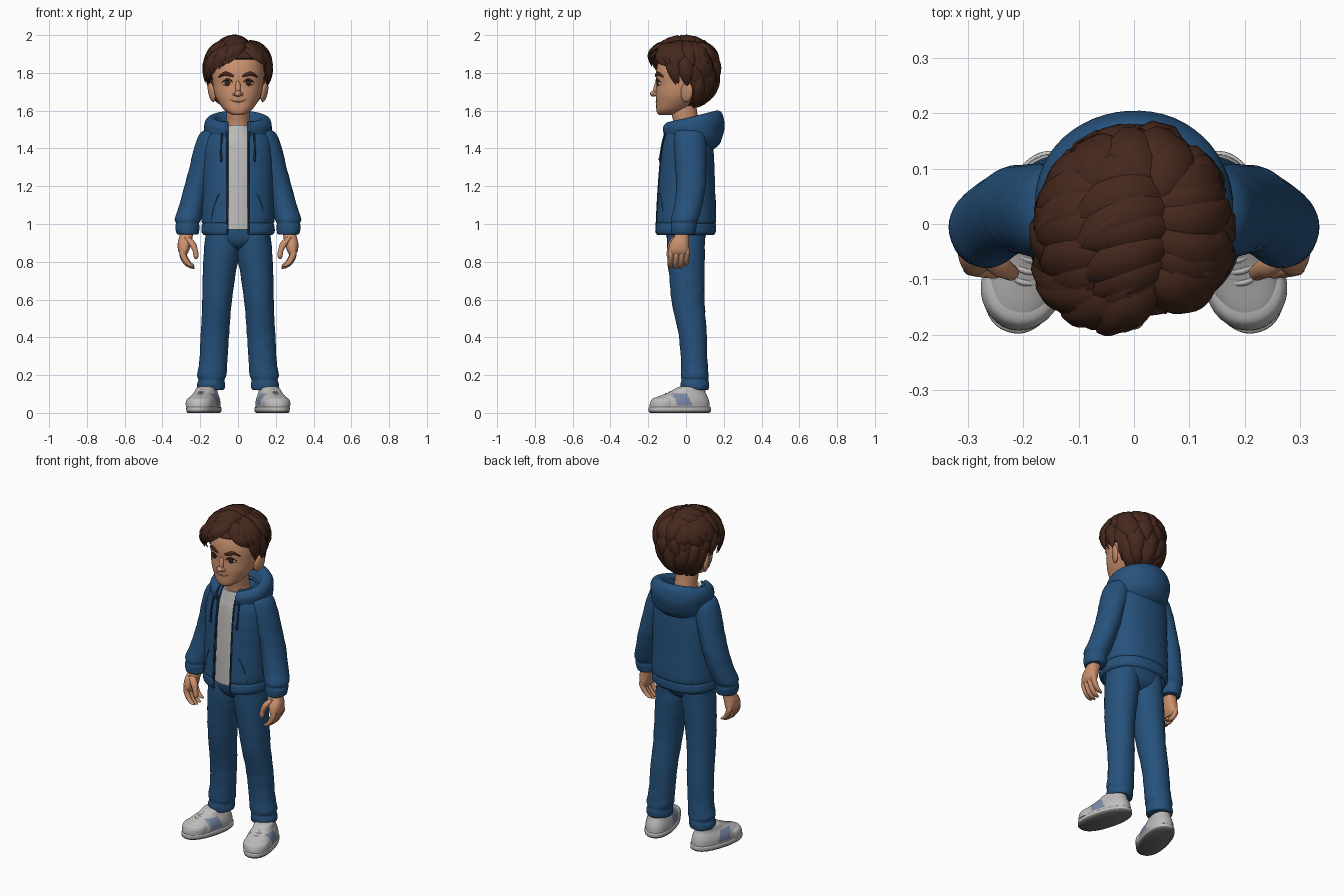
import bpy, bmesh, random
from math import sin, cos, pi, asin, radians, degrees, atan2, copysign
from mathutils import Vector
from mathutils.bvhtree import BVHTree

random.seed(4)
cube = bpy.data.objects.get("Cube")
if cube:
    bpy.data.objects.remove(cube, do_unlink=True)


def material(name, r, g, b):
    mat = bpy.data.materials.new(name)
    mat.use_nodes = True
    mat.diffuse_color = (r, g, b, 1)
    bsdf = next(n for n in mat.node_tree.nodes if n.type == 'BSDF_PRINCIPLED')
    bsdf.inputs["Base Color"].default_value = (r, g, b, 1)
    bsdf.inputs["Roughness"].default_value = .8
    return mat


skin = material("skin", .59, .28, .155)
hair = material("brown hair", .06, .021, .012)
blue = material("blue cloth", .019, .083, .2)
navy = material("dark navy trim", .01, .03, .065)
white = material("light grey cloth", .52, .51, .5)
patch = material("shoe patch blue", .2, .25, .39)
rubber = material("sole grey", .16, .16, .16)
dark = material("dark brown eye", .035, .016, .01)
eye_white = material("eye white", .5, .42, .37)
lip = material("lip", .4, .16, .095)


def finish(name, bm, *mats, sharp=45):
    bmesh.ops.recalc_face_normals(bm, faces=bm.faces)
    mesh = bpy.data.meshes.new(name)
    bm.to_mesh(mesh)
    bm.free()
    for mat in mats:
        mesh.materials.append(mat)
    obj = bpy.data.objects.new(name, mesh)
    bpy.context.collection.objects.link(obj)
    bpy.ops.object.select_all(action='DESELECT')
    obj.select_set(True)
    bpy.context.view_layer.objects.active = obj
    bpy.ops.object.shade_smooth_by_angle(angle=radians(sharp))
    return obj


def spline(rows, steps=5):
    """Smooth interpolation through rows of numbers."""
    out = []
    for i in range(len(rows) - 1):
        a, b, c, d = (rows[max(0, i - 1)], rows[i], rows[i + 1], rows[min(len(rows) - 1, i + 2)])
        for k in range(steps):
            t = k / steps
            out.append([q + t / 2 * (r - p + t * (2 * p - 5 * q + 4 * r - s + t * (3 * q - p - 3 * r + s)))
                        for p, q, r, s in zip(a, b, c, d)])
    return out + [list(rows[-1])]


def bridge(bm, rings, closed=True):
    """Skin a list of point rings; cap the ends when the rings are closed."""
    grid = [[bm.verts.new(p) for p in ring] for ring in rings]
    n = len(grid[0])
    for lo, hi in zip(grid, grid[1:]):
        for k in range(n if closed else n - 1):
            j = (k + 1) % n
            bm.faces.new((lo[k], lo[j], hi[j], hi[k]))
    if closed:
        bm.faces.new(grid[0])
        bm.faces.new(grid[-1])
    return grid


def loft(name, rows, *mats, side=1, power=2, seg=36, gap=0, thick=0, fold=0, steps=5, paint=None):
    """Level rings (x, y, z, half width, half depth, slope), optionally open at the front."""
    rings = []
    for x, y, z, rx, ry, slope in spline([tuple(r) + (0,) * (6 - len(r)) for r in rows], steps):
        start = asin(min(.95, gap / rx) ** (power / 2)) if gap else 0
        ring = []
        for k in range(seg):
            t = start + (2 * pi - 2 * start) * k / (seg - 1 if gap else seg)
            sx, sy = (copysign(abs(v) ** (2 / power), v) for v in (sin(t), -cos(t)))
            f = 1 + fold * sin(75 * z + 2 * sin(t * 2 + z * 9)) * (.6 + .4 * sin(t + 20 * z))
            ring.append((side * (x + rx * f * sx), y + ry * f * sy, z + slope * ry * sy))
        rings.append(ring)
    bm = bmesh.new()
    grid = bridge(bm, rings, not gap)
    if gap and not thick:
        for column in (0, -1):
            bm.faces.new([r[column] for r in grid])
    if paint:
        for face in bm.faces:
            face.material_index = paint(face.calc_center_median())
    obj = finish(name, bm, *mats)
    if thick:
        mod = obj.modifiers.new("cloth thickness", 'SOLIDIFY')
        mod.thickness, mod.offset = thick, 0
    return obj


def sweep(bm, pts, ups, widths, depths, sides=8):
    """Flattened tube along a path."""
    rings = []
    for i, p in enumerate(pts):
        along = (pts[min(i + 1, len(pts) - 1)] - pts[max(i - 1, 0)]).normalized()
        across = along.cross(ups[i]).normalized()
        up = across.cross(along)
        rings.append([p + across * widths[i] * cos(2 * pi * k / sides) + up * depths[i] * sin(2 * pi * k / sides)
                      for k in range(sides)])
    bridge(bm, rings)


def cord(name, pts, r, mat, taper=False):
    bm = bmesh.new()
    pts = [Vector(p) for p in spline(pts)]
    n = len(pts) - 1
    rs = [r * (1 if not taper else .3 + .7 * sin(pi * i / n)) for i in range(n + 1)]
    sweep(bm, pts, [Vector((0, -1, .01))] * (n + 1), rs, [v * .6 for v in rs] if taper else rs)
    return finish(name, bm, mat)


def blob(name, mat, loc, size, rot=(0, 0, 0)):
    bm = bmesh.new()
    bmesh.ops.create_uvsphere(bm, u_segments=20, v_segments=12, radius=1)
    bmesh.ops.scale(bm, vec=size, verts=bm.verts)
    obj = finish(name, bm, mat)
    obj.location, obj.rotation_euler = loc, rot
    return obj


def front_of(obj):
    """Return a function giving the front surface point at x, z."""
    tree = BVHTree.FromPolygons([v.co for v in obj.data.vertices], [p.vertices for p in obj.data.polygons])

    def at(x, z, out=0):
        hit = tree.ray_cast(Vector((x, -1, z)), Vector((0, 1, 0)))[0]
        return (x, (hit.y if hit else -.1) - out, z)
    return at


# Torso clothing
loft("shirt", [(0, 0, .97, .15, .13), (0, 0, 1.2, .15, .125), (0, 0, 1.4, .14, .11),
               (0, 0, 1.48, .1, .095), (0, -.015, 1.51, .072, .07, -.2)], white, fold=.008)
jacket = loft("jacket", [(0, -.005, .945, .175, .147), (0, -.003, .96, .187, .156), (0, -.003, .99, .187, .156),
                         (0, -.002, 1.005, .183, .152), (0, 0, 1.03, .187, .154), (0, .002, 1.2, .183, .146),
                         (0, .005, 1.36, .183, .137), (0, .007, 1.45, .172, .123), (0, .01, 1.51, .13, .11),
                         (0, .01, 1.54, .09, .09)], blue, power=2.3, gap=.052, thick=.012, fold=.008, seg=60)
loft("hood", [(0, .01, 1.39, .15, .11, -.12), (0, .028, 1.45, .172, .155, -.12), (0, .036, 1.52, .18, .168, .05),
              (0, .037, 1.564, .158, .15, .19), (0, .025, 1.558, .118, .115, .26),
              (0, .01, 1.47, .08, .08, .2)], blue, gap=.064, fold=.012, seg=48)
on_jacket = front_of(jacket)
for s, word in ((1, "left"), (-1, "right")):
    cord(word + "_zip", [on_jacket(s * .056, z, .005) for z in (.955, 1.1, 1.25, 1.4, 1.49)], .005, navy)
    cord(word + "_drawstring", [on_jacket(s * x, z, .016) for x, z in ((.08, 1.51), (.088, 1.44), (.089, 1.35))],
         .005, navy)
    blob(word + "_drawstring_tip", navy, on_jacket(s * .089, 1.345, .016), (.007, .007, .016))
    cord(word + "_pocket_edge", [on_jacket(s * x, z, .006) for x, z in ((.1, 1.16), (.125, 1.1), (.142, 1.02))],
         .003, blue)

# Trousers
loft("hips", [(0, 0, .865, .02, .05), (0, 0, .89, .1, .085), (0, 0, .93, .165, .103), (0, 0, 1, .17, .11)],
     blue, power=2.3)

for s, word in ((1, "left"), (-1, "right")):
    loft(word + "_sleeve", [(.1, .015, 1.51, .03, .05), (.134, .018, 1.485, .062, .077), (.156, .022, 1.41, .074, .086),
                            (.188, .026, 1.3, .069, .082), (.216, .026, 1.2, .068, .078), (.243, .012, 1.1, .068, .074),
                            (.264, -.005, 1.03, .07, .073), (.267, -.01, 1.005, .062, .066),
                            (.268, -.012, .985, .064, .068), (.266, -.014, .95, .058, .063),
                            (.266, -.014, .945, .045, .05)], blue, side=s, fold=.016)
    loft(word + "_trouser_leg", [(.083, 0, .97, .087, .1), (.088, 0, .85, .093, .1), (.103, .005, .7, .085, .092),
                                 (.112, .013, .57, .077, .086), (.122, .035, .42, .075, .075),
                                 (.13, .043, .28, .074, .07), (.139, .046, .2, .077, .074), (.14, .047, .175, .07, .071),
                                 (.143, .047, .15, .074, .075), (.143, .047, .125, .069, .072),
                                 (.143, .047, .12, .05, .055)], blue, side=s, fold=.018)
    # Hand with four curled fingers and a thumb
    loft(word + "_palm", [(.27, -.018, .98, .032, .036), (.274, -.022, .94, .035, .038), (.283, -.034, .9, .036, .05),
                          (.288, -.038, .86, .029, .055), (.288, -.038, .835, .016, .048)], skin, side=s, power=2.4)
    for j in range(4):
        y, drop = -.079 + .028 * j, (.008, 0, .002, .016)[j]
        loft(f"{word}_finger_{j + 1}", [(.29, y, .87, .015, .014), (.292, y, .83 + drop, .017, .015),
                                        (.272, y - .004, .79 + drop, .017, .014), (.248, y - .006, .769 + drop, .014, .013),
                                        (.236, y - .006, .763 + drop, .005, .005)], skin, side=s, seg=12)
    loft(word + "_thumb", [(.27, -.055, .93, .016, .018), (.245, -.075, .9, .021, .019), (.227, -.085, .86, .015, .016),
                           (.222, -.088, .83, .014, .014), (.224, -.088, .815, .005, .006)], skin, side=s, seg=14)
    # Shoe
    upper = [(0, 0, .02, .075, .163), (0, 0, .055, .076, .16), (0, .01, .08, .07, .143),
             (0, .04, .108, .057, .1), (0, .062, .134, .05, .073), (0, .062, .14, .03, .05)]
    parts = [loft(word + "_shoe", upper, white, patch, power=2.3, seg=128,
                  paint=lambda c: int(.036 < c.z < .104 and abs(c.y + .004 + (c.z - .07) * .4) < .042
                                      and abs(c.x) > .04)),
             loft(word + "_sole", [(0, 0, 0, .073, .16), (0, 0, .006, .079, .167), (0, 0, .012, .08, .168),
                                   (0, 0, .028, .08, .168), (0, 0, .032, .07, .16)], white, rubber, power=2.3,
                  seg=64, steps=3, paint=lambda c: int(c.z < .013)),
             loft(word + "_toe_cap", [(0, -.085, .03, .072, .078), (0, -.084, .058, .073, .075),
                                      (0, -.08, .077, .063, .066), (0, -.075, .084, .035, .04)], white, seg=32)]
    for j in range(4):
        y, z = -.075 + .021 * j, .101 + .009 * j
        parts.append(cord(f"{word}_lace_{j + 1}", [(-.036, y + .01, z - .012), (0, y, z), (.036, y + .01, z - .012)],
                          .006, white))
    for part in parts:
        part.location, part.rotation_euler = (s * .181, -.033, 0), (0, 0, s * .27)

# Head and neck
loft("neck", [(0, .005, 1.46, .078, .075), (0, .002, 1.53, .062, .068), (0, -.01, 1.6, .062, .068),
              (0, -.01, 1.68, .06, .06)], skin)
head = loft("head", [(0, -.11, 1.576, .02, .025), (0, -.104, 1.583, .042, .046), (0, -.08, 1.605, .074, .077),
                     (0, -.052, 1.645, .103, .106), (0, -.03, 1.685, .123, .13), (0, -.017, 1.74, .133, .14),
                     (0, -.01, 1.8, .137, .149), (0, -.003, 1.87, .128, .138), (0, 0, 1.93, .085, .095),
                     (0, 0, 1.95, .03, .03)], skin, power=2.2, seg=48)
face = front_of(head)
blob("nose_bridge", skin, face(0, 1.72, 0), (.014, .014, .045), (-.22, 0, 0))
blob("nose_tip", skin, face(0, 1.69, .012), (.019, .019, .016))
cord("mouth", [face(x, z, .001) for x, z in ((-.044, 1.659), (-.02, 1.649), (0, 1.647), (.02, 1.649), (.044, 1.659))],
     .0035, lip, taper=True)
for s, word in ((1, "left"), (-1, "right")):
    blob(word + "_nostril", skin, face(s * .016, 1.687, .004), (.012, .012, .01))
    blob(word + "_eye", eye_white, face(s * .058, 1.745, -.012), (.026, .016, .016), (0, 0, s * .25))
    blob(word + "_iris", dark, face(s * .057, 1.746, .002), (.015, .004, .015), (0, 0, s * .2))
    cord(word + "_lash", [face(s * x, z, .005) for x, z in ((.03, 1.749), (.042, 1.761), (.062, 1.764), (.086, 1.75))],
         .0055, dark, taper=True)
    cord(word + "_brow", [face(s * x, z, .005) for x, z in ((.022, 1.782), (.05, 1.792), (.075, 1.795), (.103, 1.778))],
         .011, hair, taper=True)
    blob(word + "_ear", skin, (s * .14, .004, 1.698), (.014, .034, .053), (-.2, s * .15, -s * .4))


# Hair shell following the skull, trimmed along the hairline
def hair_point(d, lift=0):
    d = d.normalized() * (1 + lift)
    return Vector((.16 * d.x, -.01 + .168 * d.y, 1.82 + (.153 if d.z > 0 else .21) * d.z))


def heading(a, e):
    a, e = radians(a), radians(e)
    return Vector((sin(a) * cos(e), -cos(a) * cos(e), sin(e)))


def hairline(p):
    a = abs(degrees(atan2(p.x, -p.y)))
    return 1.87 if a < 62 else 1.81 if a < 76 else 1.765 if a < 100 else 1.61


bm = bmesh.new()
bmesh.ops.create_uvsphere(bm, u_segments=72, v_segments=48, radius=1)
for v in bm.verts:
    v.co = hair_point(v.co)
bmesh.ops.delete(bm, geom=[v for v in bm.verts if v.co.z < hairline(v.co)], context='VERTS')
shell = finish("hair_shell", bm, hair)
shell.modifiers.new("hair thickness", 'SOLIDIFY').thickness = .015

# Overlapping pointed locks
locks = bmesh.new()


def lock(d0, d1, width, rise=.1, sag=0, n=12):
    us = [i / n for i in range(n + 1)]
    d0, d1 = Vector(d0).normalized(), Vector(d1).normalized()
    pts = [hair_point(d0.lerp(d1, u) + Vector((0, sag * sin(pi * u), 0)), rise * sin(2.1 * u) - .03 * (1 - u))
           for u in us]
    ups = [p - Vector((0, -.01, 1.81)) for p in pts]
    wide = [width * max(.03, sin(pi * (.2 + .8 * u ** 1.1))) for u in us]
    sweep(locks, pts, ups, wide, [w * .5 for w in wide], sides=6)


# Back and sides fall down and sweep backwards
for el, count in ((30, 14), (8, 16), (-14, 17), (-36, 15)):
    for k in range(count):
        a = (360 * (k + random.uniform(-.3, .3)) / count + 180) % 360 - 180
        if abs(a) < (62 if el > 0 else 108):
            continue
        swing = random.uniform(4, 26) * (1 if abs(a) < 140 else random.choice((-1, .6)))
        lock(heading(a, el + 22), heading(a + copysign(swing, a), max(-72, el - random.uniform(24, 36))),
             random.uniform(.034, .046) * (1 if el > -30 else .8), random.uniform(.04, .12))
# Crown sweeps to both sides of the parting
for k in range(7):
    y = -.68 + .2 * k
    wave = random.uniform(-.12, .12)
    lock((-.2, y + .1, .8), (-.98, y - .15 + wave, .05), .042, .11, .08)
    lock((.3, y + .1, .85), (-.52, y - .2 + wave, .62), .04, .12, .1)
    lock((.28, y, .85), (.95, y + .05 - wave, .1), .04, .12, -.08)
for k in range(3):
    lock((.25 - .25 * k, .35, .85), (.45 - .5 * k, .9, .15), .045, .12)
# Side-parted fringe
for k in range(7):
    lock(heading(20 - 7 * k, 62 - 2 * k), heading(-10 - 11 * k, 18 - 6 * k), .034, .19 + .04 * (k % 2))
    lock(heading(10 - 9 * k, 46 - 2 * k), heading(-18 - 9 * k, 9 - 5 * k), .025, .12 + .04 * (k % 2))
for k in range(4):
    lock(heading(24 + 8 * k, 62 - 2 * k), heading(40 + 13 * k, 22 - 9 * k), .032, .15)
for s in (1, -1):
    lock(heading(s * 66, 22), heading(s * 80, -22), .026, .02)
    lock(heading(s * 80, 24), heading(s * 92, -10), .03, .07)
finish("hair_locks", locks, hair, sharp=60)
